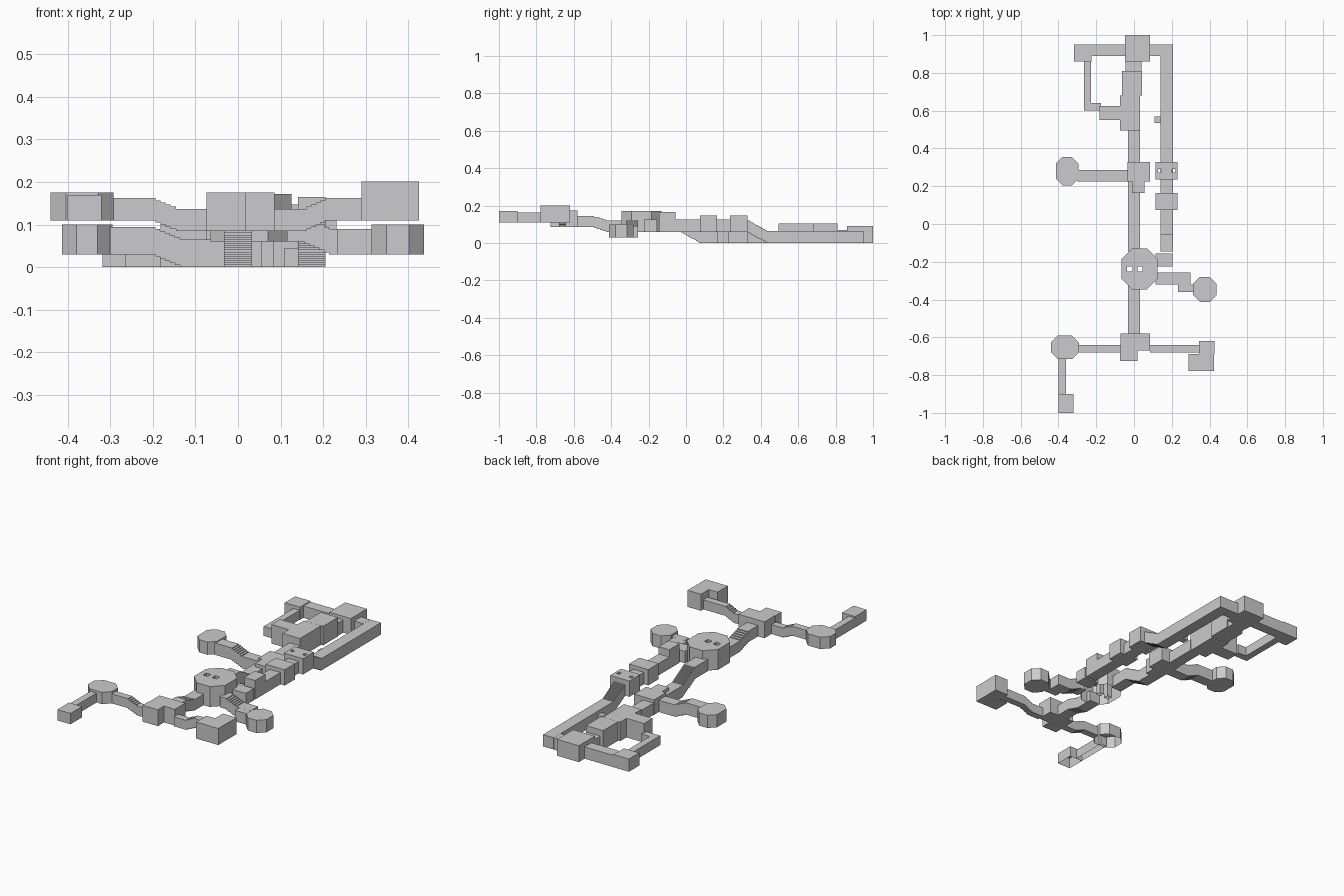
import bpy, bmesh

cube = bpy.data.objects.get("Cube")
if cube:
    bpy.data.objects.remove(cube, do_unlink=True)

stone = bpy.data.materials.new("stone_grey")
stone.use_nodes = True
GREY = (0.6, 0.6, 0.61, 1)
stone.diffuse_color = GREY
stone.node_tree.nodes["Principled BSDF"].inputs["Base Color"].default_value = GREY

# Floor levels, passage measures and the height of one stair
GROUND, SUNKEN, MIDDLE, UPPER, TOP = 0, 0.03, 0.06, 0.085, 0.11
NARROW, WIDE = 0.038, 0.065
LOW, TALL = 0.052, 0.065
RISER = 0.005

# How a profile point (u, v) and a depth d map to space
PLACE = {
    "z": lambda u, v, d: (u, v, d),
    "x": lambda u, v, d: (u, d, v),
    "y": lambda u, v, d: (d, u, v),
}


def extrude(name, loops, axis, start, end, floor=True):
    """Extrude an outline (first loop) with optional hole loops."""
    bm = bmesh.new()
    rims = ([], [])
    for loop in loops:
        rings = [[bm.verts.new(PLACE[axis](u, v, d)) for u, v in loop] for d in (start, end)]
        for i in range(len(loop)):
            (a, b), (c, d) = [(ring[i - 1], ring[i]) for ring in rings]
            bm.faces.new((a, b, d, c))
            rims[0].append(bm.edges.get((a, b)))
            rims[1].append(bm.edges.get((c, d)))
    for rim in rims if floor else rims[1:]:
        bmesh.ops.triangle_fill(bm, edges=rim, use_beauty=True, normal=PLACE[axis](0, 0, 1))
    bmesh.ops.recalc_face_normals(bm, faces=bm.faces[:])
    mesh = bpy.data.meshes.new(name)
    bm.to_mesh(mesh)
    bm.free()
    mesh.materials.append(stone)
    bpy.context.scene.collection.objects.link(bpy.data.objects.new(name, mesh))


def outline(x, y, width, depth, cut=0):
    """Rectangle around (x, y), with its corners cut off when cut is set."""
    points = []
    for sx, sy in ((-1, -1), (1, -1), (1, 1), (-1, 1)):
        corner_x, corner_y = x + sx * width / 2, y + sy * depth / 2
        along_x = (corner_x - sx * cut, corner_y)
        along_y = (corner_x, corner_y - sy * cut)
        pair = [along_y, along_x] if sx == sy else [along_x, along_y]
        points += pair if cut else pair[:1]
    return points


def room(name, x, y, width, depth, level, height, cut=0, pillars=(), pillar_size=0, floor=True):
    """Block standing on a level, with square pillars left out of it."""
    loops = [outline(x, y, width, depth, cut)]
    loops += [outline(px, y, pillar_size, pillar_size) for px in pillars]
    extrude(name, loops, "z", level, level + height, floor)


def octagon(name, x, y, width, depth, level, height, **options):
    room(name, x, y, width, depth, level, height, cut=min(width, depth) * 0.29, **options)


def passage(name, axis, centre, width, height, stops):
    """Passage along an axis; it becomes stairs where two stops differ in level."""
    base = [stops[0]]
    for (a, low), (b, high) in zip(stops, stops[1:]):
        steps = round(abs(high - low) / RISER)
        for i in range(steps):
            tread = a + (b - a) * (i + 0.5) / steps
            base += [(tread, low + (high - low) * k / steps) for k in (i, i + 1)]
        base.append((b, high))
    roof = [(a, z + height) for a, z in reversed(base)]
    extrude(name, [base + roof], axis, centre - width / 2, centre + width / 2)


# South-west wing
room("south_west_cell", x=-0.36, y=-0.95, width=0.08, depth=0.1, level=TOP, height=0.06, floor=False)
room("south_west_passage", x=-0.38, y=-0.8, width=NARROW, depth=0.2, level=TOP, height=LOW, floor=False)
octagon("south_west_octagon", x=-0.366, y=-0.653, width=0.147, depth=0.125,
        level=TOP, height=WIDE, floor=False)
passage("south_west_stairs", "x", -0.66, NARROW, LOW,
        [(-0.295, TOP), (-0.2, TOP), (-0.14, UPPER), (-0.07, UPPER)])

# South crossing, made of two overlapping squares
room("south_crossing", x=0.007, y=-0.625, width=0.157, depth=0.09, level=UPPER, height=0.09)
room("south_crossing_bay", x=-0.028, y=-0.697, width=0.093, depth=0.054, level=UPPER, height=0.09)

# South-east wing
passage("south_east_stairs", "x", -0.66, NARROW, LOW,
        [(0.085, UPPER), (0.155, UPPER), (0.21, TOP), (0.345, TOP)])
room("south_east_chamber", x=0.357, y=-0.733, width=0.135, depth=0.09, level=TOP, height=0.091)
room("south_east_chamber_bay", x=0.384, y=-0.654, width=0.082, depth=0.068, level=TOP, height=0.091)

# Central hall with two square pillars
passage("south_stairs", "y", 0, WIDE, MIDDLE,
        [(-0.58, UPPER), (-0.5, UPPER), (-0.42, MIDDLE), (-0.32, MIDDLE)])
octagon("central_hall", x=0.03, y=-0.238, width=0.19, depth=0.215, level=MIDDLE, height=0.112,
        pillars=(-0.022, 0.032), pillar_size=0.028, floor=False)

# East octagon and its steps
passage("east_steps", "x", -0.288, WIDE, MIDDLE,
        [(0.115, MIDDLE), (0.15, MIDDLE), (0.22, SUNKEN), (0.3, SUNKEN)])
room("east_bend", x=0.278, y=-0.34, width=0.09, depth=NARROW, level=SUNKEN, height=MIDDLE)
octagon("east_octagon", x=0.375, y=-0.346, width=0.124, depth=0.132, level=SUNKEN, height=0.07)

# East gallery with its two rooms
room("gallery_link", x=0.16, y=-0.19, width=0.09, depth=0.07, level=MIDDLE, height=TALL)
room("gallery_porch", x=0.173, y=-0.1, width=WIDE, depth=0.09, level=MIDDLE, height=0.105)
passage("gallery", "y", 0.173, WIDE, TALL,
        [(-0.055, MIDDLE), (0.325, MIDDLE), (0.435, GROUND), (0.95, GROUND)])
room("gallery_south_room", x=0.173, y=0.12, width=0.117, depth=0.09, level=MIDDLE, height=0.087)
room("gallery_north_room", x=0.173, y=0.282, width=0.117, depth=0.095, level=MIDDLE, height=0.087,
     pillars=(0.135, 0.21), pillar_size=0.018)
room("gallery_alcove", x=0.127, y=0.552, width=0.035, depth=0.035, level=GROUND, height=0.045)
passage("gallery_turning", "x", 0.92, MIDDLE, TALL, [(0.085, GROUND), (0.14, GROUND)])

# Main passage and middle crossing
passage("main_stairs", "y", 0, WIDE, TALL,
        [(-0.145, MIDDLE), (-0.03, MIDDLE), (0.075, GROUND), (0.5, GROUND)])
room("middle_crossing", x=0.025, y=0.277, width=0.12, depth=0.105, level=GROUND, height=0.083)
room("middle_crossing_bay", x=0.022, y=0.195, width=0.067, depth=MIDDLE, level=GROUND, height=0.083)

# West octagon and its steps
passage("west_steps", "x", 0.256, MIDDLE, TALL,
        [(-0.3, SUNKEN), (-0.2, SUNKEN), (-0.13, GROUND), (-0.035, GROUND)])
octagon("west_octagon", x=-0.354, y=0.28, width=0.118, depth=0.15, level=SUNKEN, height=0.07)

# North rooms
room("store_room", x=-0.022, y=0.587, width=0.105, depth=0.185, level=GROUND, height=0.105)
room("store_room_bay", x=-0.128, y=0.587, width=0.107, depth=0.075, level=GROUND, height=0.105)
room("north_antechamber", x=-0.01, y=0.745, width=0.105, depth=0.13, level=GROUND, height=0.105)
room("north_passage", x=-0.003, y=0.835, width=0.083, depth=0.05, level=GROUND, height=0.07)
room("north_hall", x=0.019, y=0.93, width=0.132, depth=0.14, level=GROUND, height=0.09)

# North-west loop
passage("north_west_passage", "x", 0.92, MIDDLE, TALL, [(-0.225, GROUND), (-0.047, GROUND)])
room("north_west_room", x=-0.271, y=0.905, width=0.093, depth=0.09, level=GROUND, height=0.07)
passage("loop_passage", "y", -0.246, NARROW, LOW, [(0.602, GROUND), (0.86, GROUND)])
passage("loop_turning", "x", 0.621, NARROW, LOW, [(-0.227, GROUND), (-0.175, GROUND)])
